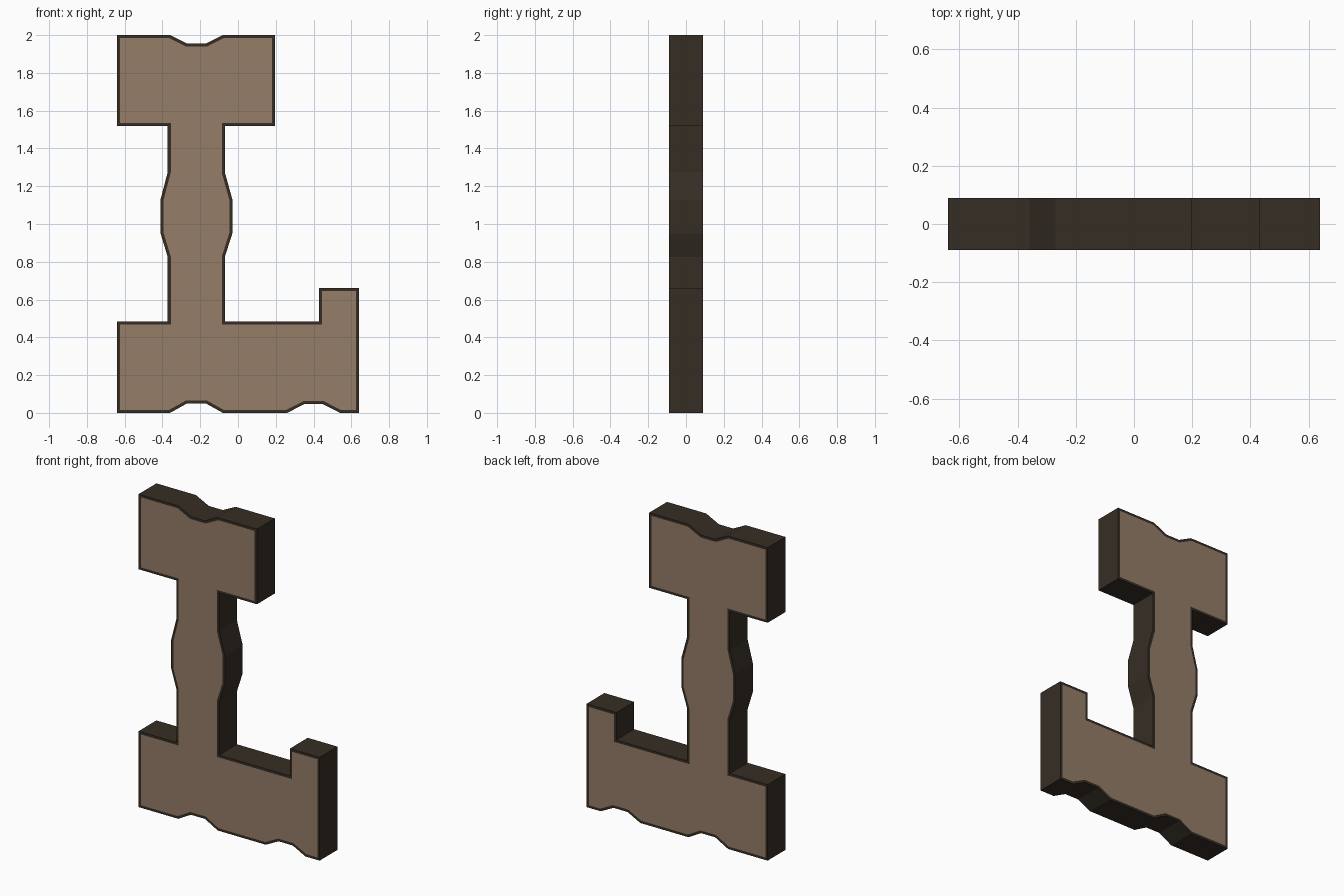
import bpy, bmesh

if "Cube" in bpy.data.objects:
    bpy.data.objects.remove(bpy.data.objects["Cube"])

HALF = 0.09   # half thickness of the slab
RIM = 0.016   # width of the dark edge line


def material(name, rgb):
    m = bpy.data.materials.new(name)
    m.diffuse_color = (*rgb, 1)
    m.use_nodes = True
    m.node_tree.nodes["Principled BSDF"].inputs["Base Color"].default_value = m.diffuse_color
    return m


def chip(x, z, depth, way):
    """Shallow worn dent in a horizontal edge, walked along x in direction way."""
    return [(x - way * 0.14, z), (x - way * 0.05, z + depth),
            (x + way * 0.05, z + depth), (x + way * 0.14, z)]


def bulge(x, out, heights):
    """Swelling on a side of the post."""
    a, b, c, d = heights
    return [(x, a), (x + out, b), (x + out, c), (x, d)]


# Outline, counter-clockwise seen from the front
rise = (0.825, 0.95, 1.13, 1.275)
outline = [(-0.64, 0)]
outline += chip(-0.22, 0, 0.05, 1) + chip(0.40, 0, 0.046, 1)
outline += [(0.64, 0), (0.64, 0.66), (0.43, 0.66), (0.43, 0.485), (-0.07, 0.485)]
outline += bulge(-0.07, 0.04, rise)
outline += [(-0.07, 1.52), (0.197, 1.52), (0.197, 2.0)]
outline += chip(-0.22, 2.0, -0.045, -1)
outline += [(-0.64, 2.0), (-0.64, 1.52), (-0.372, 1.52)]
outline += bulge(-0.372, -0.038, rise[::-1])
outline += [(-0.372, 0.485), (-0.64, 0.485)]

# Slab: extrude the outline through the thickness
bm = bmesh.new()
front = bm.faces.new([bm.verts.new((x, -HALF, z)) for x, z in outline])
back = bmesh.ops.extrude_face_region(bm, geom=[front], use_keep_orig=True)["geom"]
bmesh.ops.translate(bm, vec=(0, 2 * HALF, 0),
                    verts=[g for g in back if isinstance(g, bmesh.types.BMVert)])
bmesh.ops.recalc_face_normals(bm, faces=bm.faces)

# Light panels inset in front and back, leaving a dark rim
panels = [f for f in bm.faces if abs(f.normal.y) > 0.9]
bmesh.ops.inset_region(bm, faces=panels, thickness=RIM, use_even_offset=True)
for f in panels:
    f.material_index = 1
bmesh.ops.triangulate(bm, faces=panels)

mesh = bpy.data.meshes.new("carved_slab")
bm.to_mesh(mesh)
bm.free()
mesh.materials.append(material("dark brown edge", (0.036, 0.027, 0.018)))
mesh.materials.append(material("light brown face", (0.30, 0.205, 0.136)))
bpy.context.collection.objects.link(bpy.data.objects.new("carved_slab", mesh))
